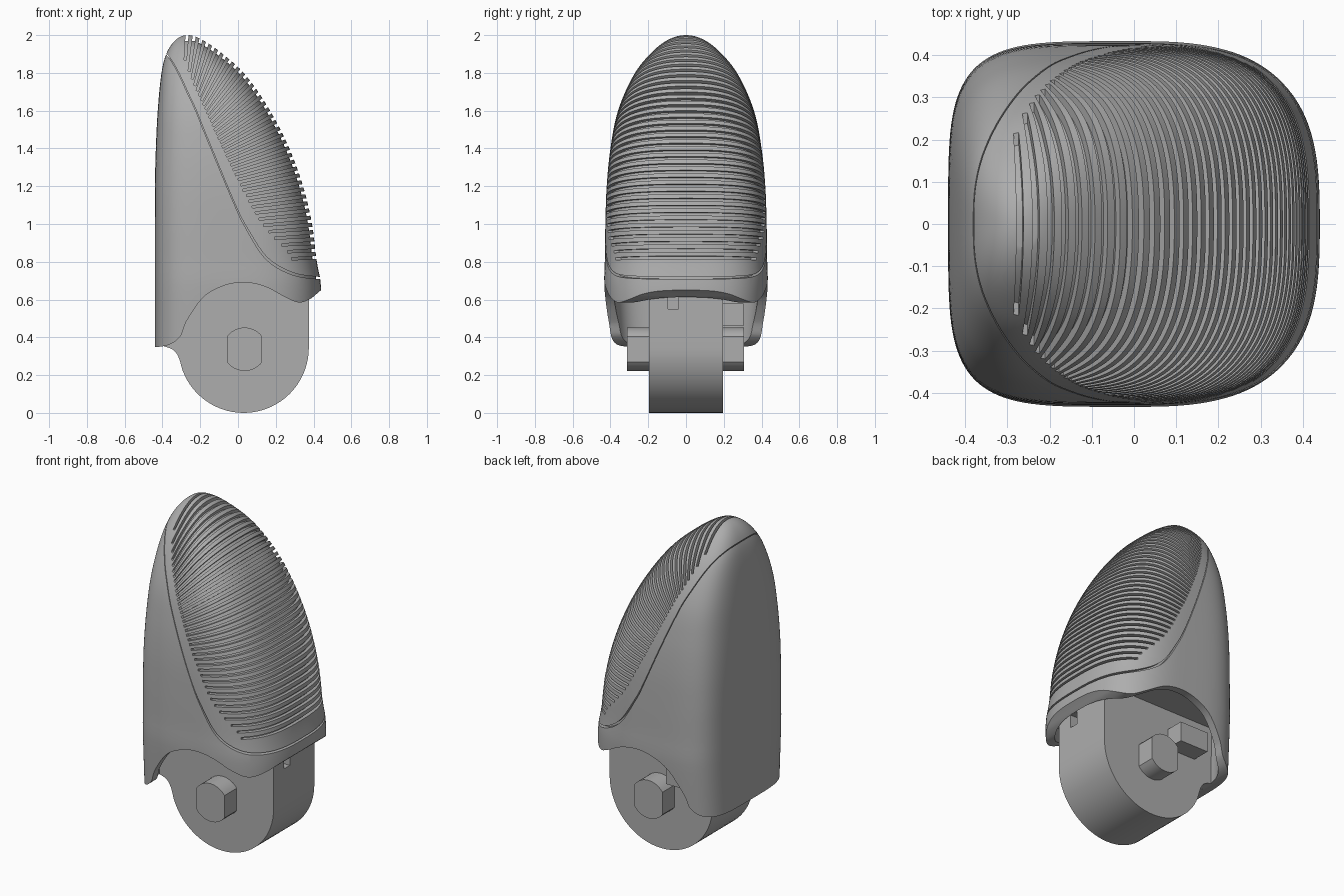
import bpy, bmesh, math
from mathutils import Vector

if "Cube" in bpy.data.objects:
    bpy.data.objects.remove(bpy.data.objects["Cube"], do_unlink=True)

grey = bpy.data.materials.new("plain grey")
grey.use_nodes = True
grey.diffuse_color = (0.42, 0.42, 0.42, 1)
grey.node_tree.nodes["Principled BSDF"].inputs["Base Color"].default_value = (0.42, 0.42, 0.42, 1)

# Shell silhouette: height, back edge x, front pad edge x, half width y
PROFILE = [
    (2.0, -0.27, -0.27, 0.0), (1.97, -0.335, -0.18, 0.105), (1.9, -0.38, -0.08, 0.19),
    (1.8, -0.405, 0.03, 0.27), (1.6, -0.425, 0.17, 0.36), (1.4, -0.435, 0.272, 0.40),
    (1.2, -0.44, 0.345, 0.42), (1.0, -0.44, 0.392, 0.427), (0.8, -0.44, 0.417, 0.43),
    (0.66, -0.44, 0.44, 0.432), (0.3, -0.44, 0.44, 0.41)]


def depth(z):
    """Distance below the tip, spread so that the dome is round."""
    return math.sqrt(max(0, 2 - z))


def smooth_path(points, steps=8):
    """Catmull-Rom curve through the points."""
    pts = [Vector(p) for p in points]
    pts = [2 * pts[0] - pts[1]] + pts + [2 * pts[-1] - pts[-2]]
    out = []
    for a, b, c, d in zip(pts, pts[1:], pts[2:], pts[3:]):
        for k in range(steps):
            t = k / steps
            out.append(0.5 * (2 * b + (c - a) * t + (2 * a - 5 * b + 4 * c - d) * t * t
                              + (3 * b - a - 3 * c + d) * t ** 3))
    return out + [pts[-2]]


FINE = smooth_path([(depth(z), l, r, w) for z, l, r, w in PROFILE])


def section(z):
    u = depth(z)
    for a, b in zip(FINE, FINE[1:]):
        if a[0] <= u <= b[0]:
            return a.lerp(b, (u - a[0]) / (b[0] - a[0]))
    return FINE[-1]


def finish(name, bm):
    bmesh.ops.recalc_face_normals(bm, faces=bm.faces)
    mesh = bpy.data.meshes.new(name)
    bm.to_mesh(mesh)
    bm.free()
    obj = bpy.data.objects.new(name, mesh)
    bpy.context.collection.objects.link(obj)
    mesh.materials.append(grey)
    return obj


def loft(name, z_low, z_high, inset=0.0, rings=60, sides=128):
    """Stack of rounded-square sections that follows the silhouette."""
    bm = bmesh.new()
    stack = []
    for i in range(rings + 1):
        u = depth(z_low) + (depth(z_high) - depth(z_low)) * i / rings
        z = 2 - u * u
        _, left, right, half = section(z)
        mid, a, h = (left + right) / 2, (right - left) / 2 - inset, half - inset
        grow = min(1, u)
        ring = []
        for k in range(sides):
            t = 2 * math.pi * (k + 0.5) / sides
            c, s = math.cos(t), math.sin(t)
            e = 2 / (2.1 + (0.8 if c > 0 else 2.3) * grow)
            ring.append(bm.verts.new((mid + math.copysign(a * abs(c) ** e, c),
                                      math.copysign(h * abs(s) ** e, s),
                                      z - inset * max(0, 1 - u / 0.6))))
        stack.append(ring)
    for lo, hi in zip(stack, stack[1:]):
        for k in range(sides):
            j = (k + 1) % sides
            bm.faces.new((lo[k], lo[j], hi[j], hi[k]))
    bm.faces.new(stack[0])
    bm.faces.new(stack[-1])
    return finish(name, bm)


def prisms(name, outlines, y0, y1):
    """Extrude one or more x-z outlines from y0 to y1."""
    bm = bmesh.new()
    for outline in outlines:
        near = [bm.verts.new((p[0], y0, p[1])) for p in outline]
        far = [bm.verts.new((p[0], y1, p[1])) for p in outline]
        bm.faces.new(near)
        bm.faces.new(far)
        for k in range(len(near)):
            j = (k + 1) % len(near)
            bm.faces.new((near[k], near[j], far[j], far[k]))
    return finish(name, bm)


def box_outline(x0, x1, z0, z1):
    return [(x0, z0), (x1, z0), (x1, z1), (x0, z1)]


def cut(target, cutter):
    mod = target.modifiers.new("cut", "BOOLEAN")
    mod.operation, mod.solver, mod.object = "DIFFERENCE", "MANIFOLD", cutter
    bpy.context.view_layer.objects.active = target
    bpy.ops.object.modifier_apply(modifier=mod.name)
    bpy.data.objects.remove(cutter, do_unlink=True)


# Outer shell, with an arched lower edge and a hollow underside
shell = loft("shell", 0.3, 1.9998)
arch = smooth_path([(-0.6, 0.352), (-0.40, 0.352), (-0.31, 0.40), (-0.27, 0.49), (-0.18, 0.615),
                    (-0.07, 0.675), (0.035, 0.69), (0.14, 0.67), (0.25, 0.613), (0.32, 0.585),
                    (0.38, 0.602), (0.44, 0.65), (0.6, 0.78)])
cut(shell, prisms("arch_cutter", [[(-0.6, 0.1)] + arch + [(0.6, 0.1)]], -0.6, 0.6))
cut(shell, loft("cavity_cutter", 0.301, 0.72, 0.045, rings=10))

# Pad grooves: wedges running from the pad silhouette in to the pad border
border = smooth_path([(-0.285, 2.1), (-0.285, 1.89), (-0.15, 1.56), (-0.015, 1.27),
                      (0.125, 1.01), (0.275, 0.835), (0.30, 0.7)])


def border_x(z):
    for a, b in zip(border, border[1:]):
        if b[1] <= z <= a[1]:
            return a[0] + (b[0] - a[0]) * (a[1] - z) / (a[1] - b[1])
    return border[-1][0]


edge = [Vector((p[2], 2 - p[0] ** 2)) for p in FINE if 2 - p[0] ** 2 > 0.82]
lengths = [0]
for a, b in zip(edge, edge[1:]):
    lengths.append(lengths[-1] + (b - a).length)
GROOVES = 38
wedges = []
for i in range(GROOVES):
    t = i / (GROOVES - 1)
    goal = lengths[-1] * t
    k = max(j for j in range(len(edge) - 1) if lengths[j] <= goal)
    tip = edge[k].lerp(edge[k + 1], (goal - lengths[k]) / (lengths[k + 1] - lengths[k]))
    angle = math.radians(3 + 83 * (1 - t) ** 1.9)
    out = Vector((math.cos(angle), math.sin(angle)))
    side = Vector((-out.y, out.x))
    root = tip.copy()
    for _ in range(120):
        if root.x <= border_x(root.y):
            break
        root -= out * 0.004
    top = tip + out * 0.06
    wedges.append([root - side * 0.006, top - side * 0.009, top + side * 0.009, root + side * 0.006])
cut(shell, prisms("groove_cutter", wedges, -0.6, 0.6))

# Parting line between shell and pad, wider at the bottom
seam = smooth_path([(-0.6, 1.97), (-0.39, 1.91), (-0.25, 1.66), (-0.17, 1.47), (-0.02, 1.11),
                    (0.05, 0.97), (0.15, 0.82), (0.28, 0.74), (0.42, 0.715), (0.6, 0.71)])
upper, lower = [], []
for i, p in enumerate(seam):
    d = (seam[min(i + 1, len(seam) - 1)] - seam[max(i - 1, 0)]).normalized()
    w = 0.002 + 0.004 * max(0, min(1, (1.1 - p.y) / 0.3))
    upper.append(p + Vector((-d.y, d.x)) * w)
    lower.append(p - Vector((-d.y, d.x)) * w)
cut(shell, prisms("seam_cutter", [upper + lower[::-1]], -0.6, 0.6))

# Inner body that forms the floor of the grooves
core = loft("pad_core", 0.70, 1.985, 0.021)

# Rounded hinge tang with a flare on the back and a small notch on the front
arc = [(0.03 + 0.345 * math.cos(a), 0.345 + 0.345 * math.sin(a))
       for a in (math.radians(-i * 5) for i in range(0, 33))]
flare = smooth_path([arc[-1], (-0.315, 0.295), (-0.345, 0.335), (-0.40, 0.355)], 4)[1:]
tang = prisms("hinge_tang", [[(0.375, 0.71), (0.375, 0.40)] + arc + flare + [(-0.40, 0.71)]],
              -0.195, 0.195)
cut(tang, prisms("notch_cutter", [box_outline(0.3, 0.5, 0.55, 0.63)], -0.095, -0.04))

# Hinge pin: a round bar with two flats
half_flat = math.acos(0.093 / 0.115)
pin_outline = []
for start in (half_flat, math.pi + half_flat):
    for k in range(13):
        a = start + (math.pi - 2 * half_flat) * k / 12
        pin_outline.append((0.035 + 0.115 * math.cos(a), 0.337 + 0.115 * math.sin(a)))
pin = prisms("hinge_pin", [pin_outline], -0.312, 0.308)

# Stop block beside the tang
stop = prisms("stop_block", [box_outline(-0.27, -0.08, 0.46, 0.58)], 0.18, 0.305)

for obj in (shell, core, tang, pin, stop):
    bpy.ops.object.select_all(action="DESELECT")
    obj.select_set(True)
    bpy.context.view_layer.objects.active = obj
    bpy.ops.object.shade_smooth_by_angle(angle=math.radians(30))
